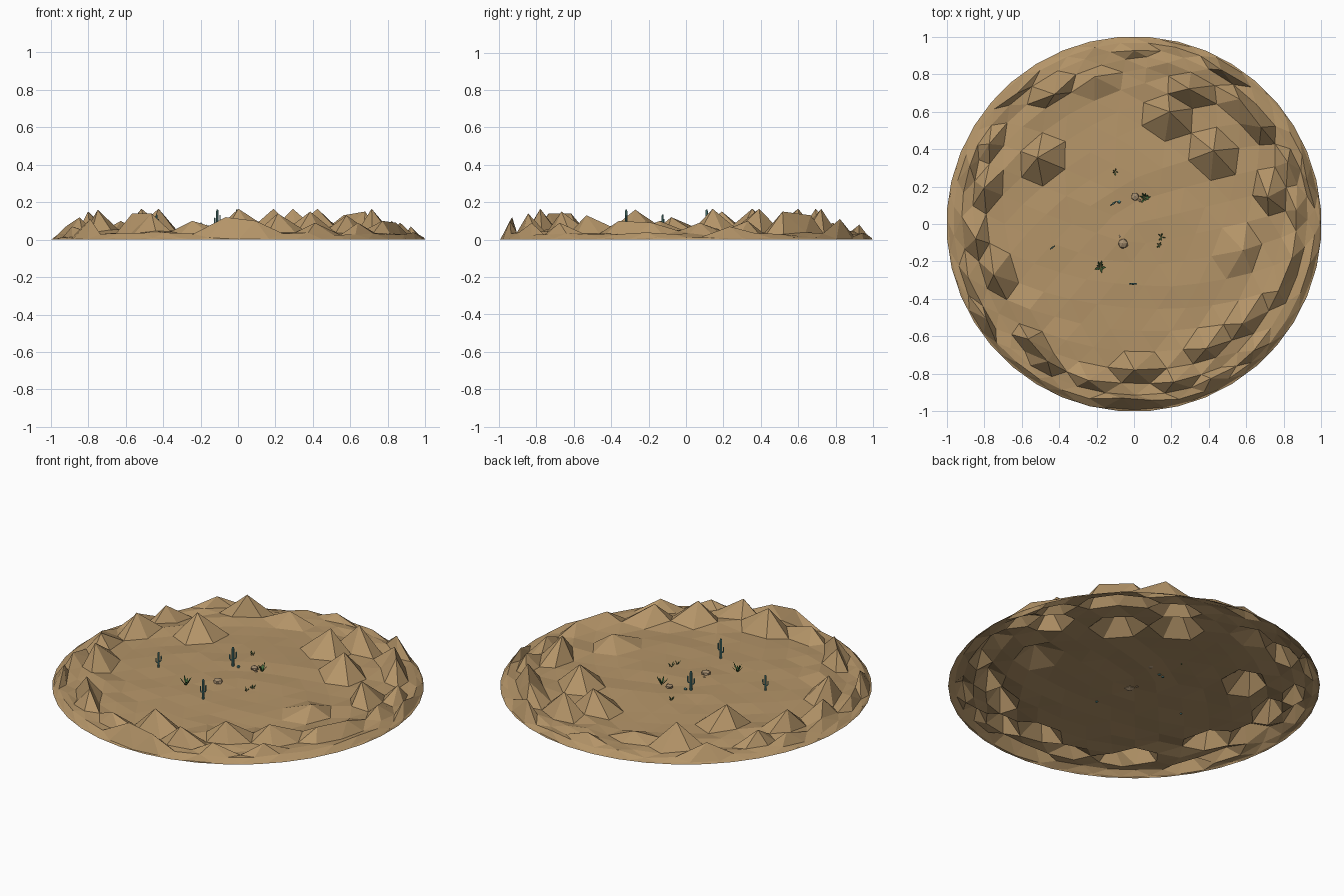
import bpy, bmesh, math, random
from mathutils import Vector, Matrix

if "Cube" in bpy.data.objects:
    bpy.data.objects.remove(bpy.data.objects["Cube"])

random.seed(4)
DOME = 0.047


def material(name, rgb):
    m = bpy.data.materials.new(name)
    m.diffuse_color = (*rgb, 1)
    m.use_nodes = True
    m.node_tree.nodes["Principled BSDF"].inputs["Base Color"].default_value = m.diffuse_color
    return m


SAND = material("sand", (0.46, 0.30, 0.14))
ROCK = material("rock", (0.38, 0.27, 0.16))
CACTUS = material("cactus_green", (0.10, 0.27, 0.25))
LEAF = material("leaf_green", (0.06, 0.17, 0.05))


def ground(x, y):
    return DOME * math.sqrt(max(0, 1 - x * x - y * y))


def finish(bm, name, mat, loc=(0, 0, 0), rot=0):
    me = bpy.data.meshes.new(name)
    bm.to_mesh(me)
    bm.free()
    me.materials.append(mat)
    ob = bpy.data.objects.new(name, me)
    ob.location = loc
    ob.rotation_euler.z = math.radians(rot)
    bpy.context.collection.objects.link(ob)


# Hill peaks: x, y, height
PEAKS = [
    (.42, .40, .165), (.20, .615, .165), (.28, .72, .165), (-.53, .36, .165),
    (-.41, .67, .165), (.70, .12, .165), (.60, -.14, .10), (-.76, -.28, .16),
    (-.81, .19, .15), (-.84, -.10, .12), (-.78, .42, .11), (-.62, .68, .10),
    (-.22, .80, .09), (.00, .92, .08), (.45, .82, .11), (.57, .68, .13),
    (.69, .50, .15), (.82, .34, .10), (.86, .06, .09), (.85, -.18, .09),
    (.76, -.38, .10), (.56, -.55, .13), (.38, -.68, .15), (.64, -.68, .09),
    (.20, -.85, .14), (-.01, -.78, .165), (-.06, -.91, .12), (.10, -.93, .10),
    (-.26, -.84, .10), (-.45, -.73, .14), (-.58, -.60, .14), (-.77, -.50, .11),
    (-.90, -.28, .07), (-.92, .05, .07), (.40, -.82, .09), (.91, .24, .07),
    (-.87, .32, .08),
]

# Terrain: upper half of a squashed icosphere with single vertices raised
bm = bmesh.new()
bmesh.ops.create_icosphere(bm, subdivisions=4, radius=1.002)
bmesh.ops.delete(bm, geom=[v for v in bm.verts if v.co.z < -0.01], context='VERTS')
bmesh.ops.rotate(bm, verts=bm.verts, cent=(0, 0, 0),
                 matrix=Matrix.Rotation(math.radians(13.5), 3, 'Z'))
for v in bm.verts:
    r = v.co.xy.length
    if v.co.z < 0.02:
        v.co.z = 0
    else:
        v.co.z = v.co.z * DOME + random.uniform(-.005, .005)
        if 0.7 < r < 0.97:
            v.co.z += random.uniform(0, .025)
inner = [v for v in bm.verts if v.co.z > 0]
for x, y, z in PEAKS:
    p = Vector((x, y))
    v = min(inner, key=lambda q: (q.co.xy - p).length)
    inner.remove(v)
    v.co = (v.co.x * .4 + x * .6, v.co.y * .4 + y * .6, z)
finish(bm, "desert_terrain", SAND)


def tube(bm, pts, r, sides=6):
    # Faceted stem along a path in the xz plane with a tapered cap
    rings = []
    for i, p in enumerate(pts):
        a, b = pts[max(i - 1, 0)], pts[min(i + 1, len(pts) - 1)]
        d = Vector((b[0] - a[0], 0, b[1] - a[1])).normalized()
        side = Vector((0, 1, 0))
        other = side.cross(d)
        k = 0.6 if i == len(pts) - 1 else 1
        rings.append([bm.verts.new(Vector((p[0], 0, p[1])) + r * k * (
            other * math.cos(t) + side * math.sin(t)))
            for t in (2 * math.pi * j / sides for j in range(sides))])
    for A, B in zip(rings, rings[1:]):
        for j in range(sides):
            k = (j + 1) % sides
            bm.faces.new((A[j], A[k], B[k], B[j]))
    bm.faces.new(rings[0][::-1])
    bm.faces.new(rings[-1])


def cactus(n, x, y, h, rot):
    bm = bmesh.new()
    r = h * 0.06
    tube(bm, [(0, -.05 * h), (0, .5 * h), (0, .93 * h), (0, h)], r)
    for s, z0, z1 in ((1, .40, .75), (-1, .33, .62)):
        tube(bm, [(0, z0 * h), (s * .11 * h, z0 * h), (s * .15 * h, (z0 + .06) * h),
                  (s * .15 * h, (z1 - .04) * h), (s * .15 * h, z1 * h)], r * .6)
    bmesh.ops.recalc_face_normals(bm, faces=bm.faces)
    finish(bm, f"cactus_{n}", CACTUS, (x, y, ground(x, y)), rot)


for i, c in enumerate([(-.005, -.32, .116, 0), (-.11, .11, .114, 35), (-.435, -.125, .092, 35)]):
    cactus(i, *c)


def shrub(n, x, y, size, blades):
    # Radiating pointed leaves
    bm = bmesh.new()
    for i in range(blades):
        a = 2 * math.pi * (i + random.uniform(-.3, .3)) / blades
        d = Vector((math.cos(a), math.sin(a), 0))
        w = Vector((-d.y, d.x, 0)) * size * .11
        up = Vector((0, 0, size * random.uniform(.5, 1.1)))
        out = d * size * random.uniform(.4, .8)
        base = bm.verts.new(d * size * .04)
        m1 = bm.verts.new(out * .6 + up * .55 + w)
        m2 = bm.verts.new(out * .6 + up * .55 - w)
        tip = bm.verts.new(out + up)
        bm.faces.new((base, m1, m2))
        bm.faces.new((m1, tip, m2))
    finish(bm, f"shrub_{n}", LEAF, (x, y, ground(x, y)))


for i, s in enumerate([(.06, .142, .048, 9), (-.18, -.23, .048, 9), (.145, -.07, .03, 5),
                       (.135, -.112, .03, 5), (-.1, .28, .032, 5)]):
    shrub(i, *s)


def boulder(n, x, y, r, mat=ROCK, flat=.6):
    bm = bmesh.new()
    bmesh.ops.create_icosphere(bm, subdivisions=1, radius=r)
    for v in bm.verts:
        v.co *= random.uniform(.85, 1.15)
        v.co.z *= flat
    finish(bm, f"boulder_{n}", mat, (x, y, ground(x, y) + r * .25), random.uniform(0, 90))


for i, b in enumerate([(-.06, -.105, .03), (.005, .147, .023), (.03, .125, .009),
                       (-.075, -.065, .008)]):
    boulder(i, *b)
boulder("cactus_bud", -.08, .118, .01, CACTUS, 1)
